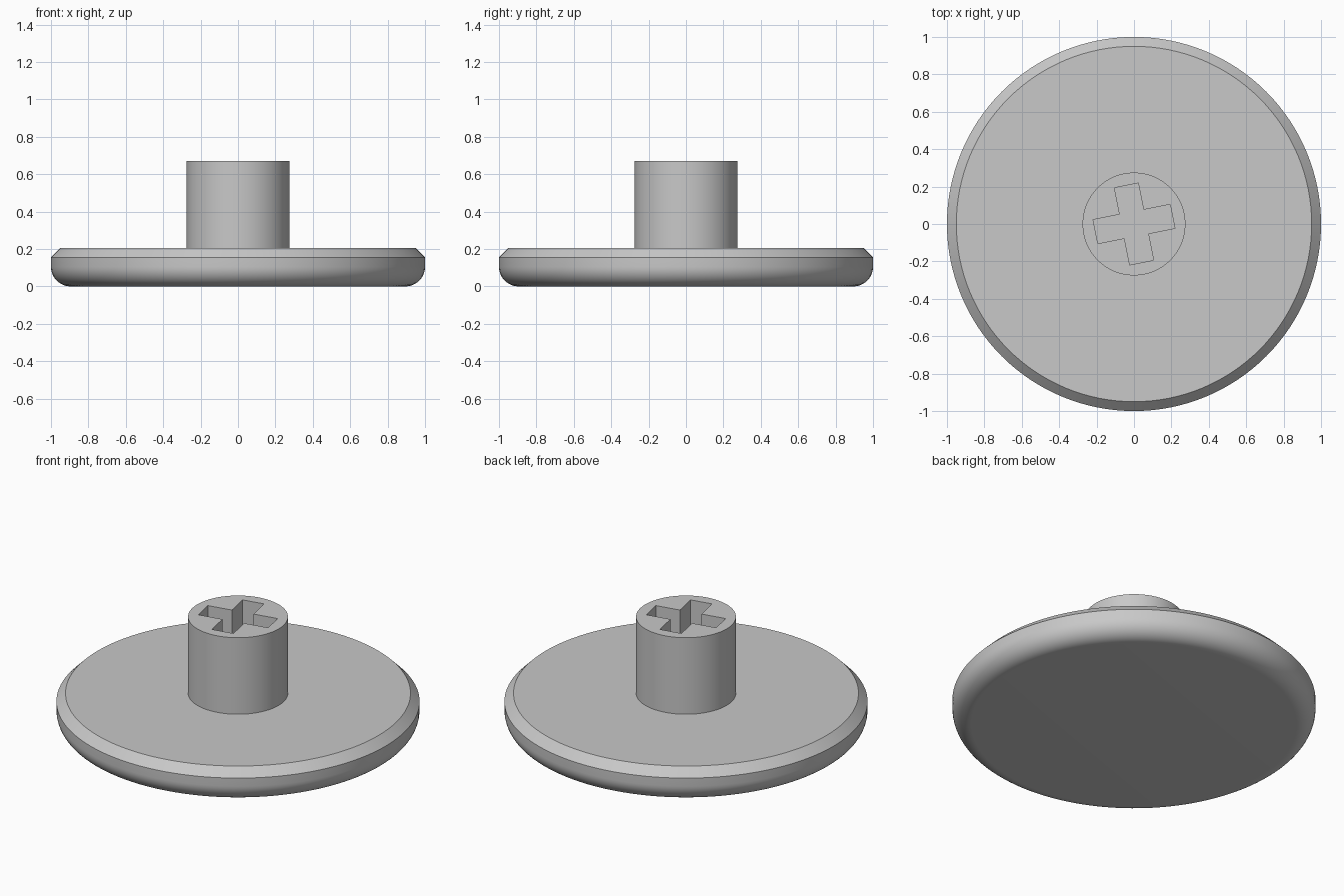
import bpy, bmesh, math
from mathutils import Matrix

if "Cube" in bpy.data.objects:
    bpy.data.objects.remove(bpy.data.objects["Cube"], do_unlink=True)

PLATE_TOP, STEM_TOP = 0.205, 0.67
CHAMFER, FILLET, STEM_RADIUS = 0.05, 0.105, 0.275
SEGMENTS = 128

grey = bpy.data.materials.new("plain grey")
grey.use_nodes = True
colour = (0.58, 0.58, 0.58, 1)
grey.diffuse_color = colour
grey.node_tree.nodes["Principled BSDF"].inputs["Base Color"].default_value = colour


def add_object(name, bm):
    bmesh.ops.recalc_face_normals(bm, faces=bm.faces)
    mesh = bpy.data.meshes.new(name)
    bm.to_mesh(mesh)
    bm.free()
    mesh.materials.append(grey)
    obj = bpy.data.objects.new(name, mesh)
    bpy.context.collection.objects.link(obj)
    return obj


def lathe(name, profile):
    """Rings of vertices bridged by quads, closed with flat caps."""
    bm = bmesh.new()
    angles = [2 * math.pi * i / SEGMENTS for i in range(SEGMENTS)]
    rings = [[bm.verts.new((r * math.cos(a), r * math.sin(a), z)) for a in angles]
             for r, z in profile]
    for low, high in zip(rings, rings[1:]):
        for i in range(SEGMENTS):
            j = (i + 1) % SEGMENTS
            bm.faces.new((low[i], low[j], high[j], high[i]))
    bm.faces.new(rings[0])
    bm.faces.new(rings[-1])
    return add_object(name, bm)


# Round plate with filleted underside, chamfered rim and central stem
fillet = []
for i in range(13):
    a = math.pi / 2 * i / 12
    fillet.append((1 - FILLET + FILLET * math.sin(a), FILLET - FILLET * math.cos(a)))
body = lathe("plate_with_stem", fillet + [
    (1, PLATE_TOP - CHAMFER), (1 - CHAMFER, PLATE_TOP),
    (STEM_RADIUS, PLATE_TOP), (STEM_RADIUS, STEM_TOP)])

# Cross-shaped socket cutter, slightly turned
HALF_LENGTH, HALF_WIDTH = 0.21, 0.065
bm = bmesh.new()
outline = []
for quarter in range(4):
    turn = Matrix.Rotation(math.radians(11.3 + 90 * quarter), 3, "Z")
    for x, y in ((HALF_LENGTH, -HALF_WIDTH), (HALF_LENGTH, HALF_WIDTH),
                 (HALF_WIDTH, HALF_WIDTH)):
        outline.append(bm.verts.new(turn @ Matrix.Translation((x, y, PLATE_TOP)).translation))
floor = bm.faces.new(outline)
extruded = bmesh.ops.extrude_face_region(bm, geom=[floor])["geom"]
bmesh.ops.translate(bm, vec=(0, 0, STEM_TOP - PLATE_TOP + 0.1),
                    verts=[v for v in extruded if isinstance(v, bmesh.types.BMVert)])
cutter = add_object("socket_cutter", bm)
cutter.hide_render = True

# Cut the socket, then smooth the curved surfaces
cut = body.modifiers.new("socket", "BOOLEAN")
cut.operation = "DIFFERENCE"
cut.solver = "EXACT"
cut.object = cutter
bpy.ops.object.select_all(action="DESELECT")
body.select_set(True)
bpy.context.view_layer.objects.active = body
bpy.ops.object.modifier_apply(modifier=cut.name)
bpy.data.objects.remove(cutter, do_unlink=True)
bpy.ops.object.shade_smooth_by_angle(angle=math.radians(30))
